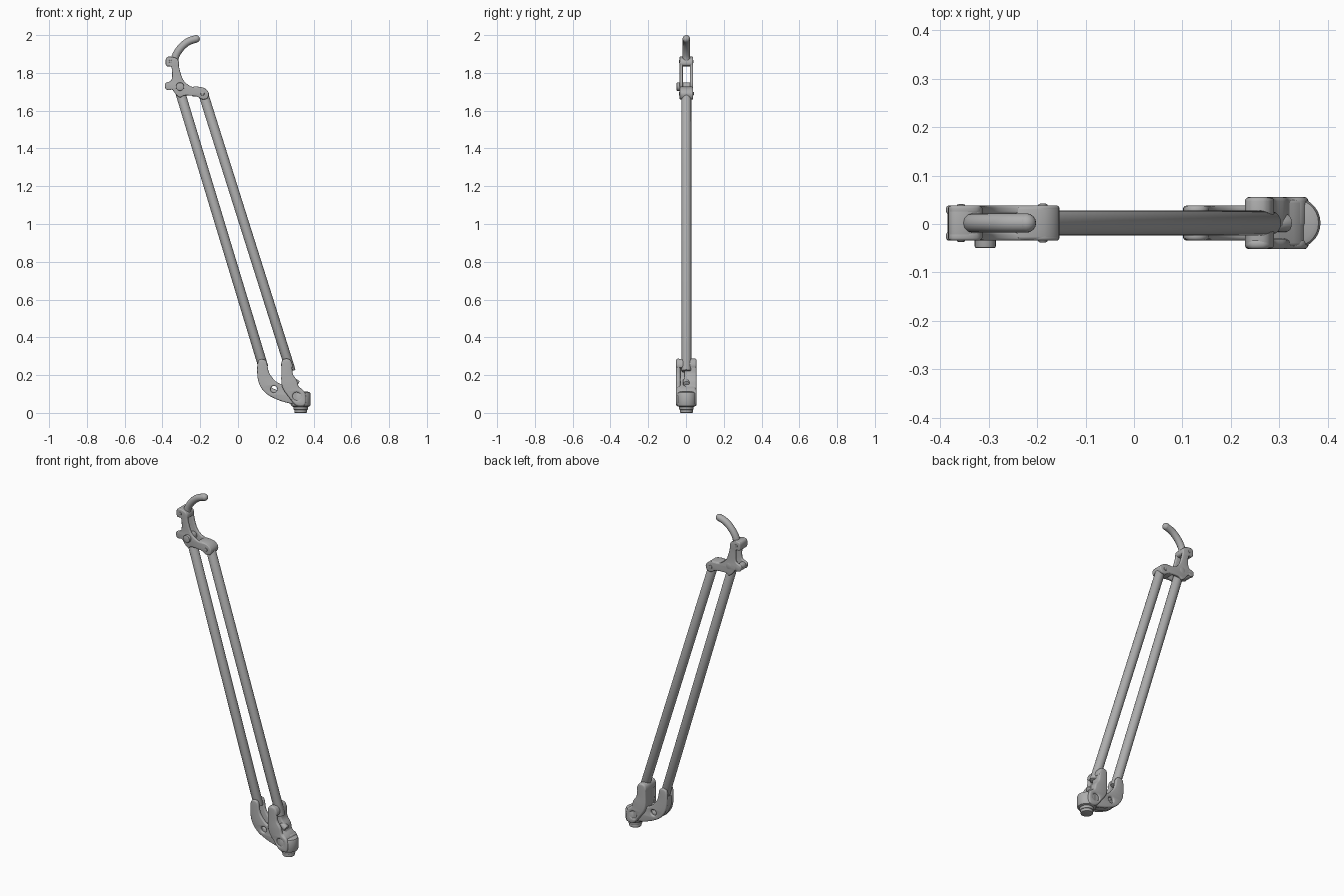
import bpy, bmesh, math
from mathutils import Vector

cube = bpy.data.objects.get("Cube")
if cube:
    bpy.data.objects.remove(cube, do_unlink=True)

grey = bpy.data.materials.new("plain_grey")
grey.use_nodes = True
COLOUR = (0.42, 0.42, 0.42, 1)
grey.diffuse_color = COLOUR
for node in grey.node_tree.nodes:
    if node.type == 'BSDF_PRINCIPLED':
        node.inputs["Base Color"].default_value = COLOUR
        node.inputs["Roughness"].default_value = 0.6

MID = 0.002  # depth of the centre plane


def finish(name, mesh):
    """Smooth shade, colour and link a mesh."""
    mesh.materials.clear()
    mesh.materials.append(grey)
    mesh.shade_smooth()
    mesh.set_sharp_from_angle(angle=math.radians(40))
    obj = bpy.data.objects.new(name, mesh)
    bpy.context.collection.objects.link(obj)
    return obj


def rounded(points, closed=True, steps=4):
    """Smooth interpolating path through (x, z) points."""
    pts = [Vector(p) for p in points]
    n = len(pts)
    pick = (lambda i: pts[i % n]) if closed else (lambda i: pts[min(max(i, 0), n - 1)])
    path = []
    for i in range(n if closed else n - 1):
        a, b, c, d = (pick(i + k) for k in (-1, 0, 1, 2))
        for s in range(steps):
            t = s / steps
            path.append(b + (c - a) * t / 2 + (a - b * 2.5 + c * 2 - d / 2) * t ** 2
                        + (b * 1.5 - a / 2 - c * 1.5 + d / 2) * t ** 3)
    return path if closed else path + [pts[-1]]


def curve_mesh(name, curve):
    """Turn a curve into a welded mesh standing in the x-z plane."""
    temp = bpy.data.objects.new(name, curve)
    bpy.context.collection.objects.link(temp)
    bpy.context.view_layer.update()
    deps = bpy.context.evaluated_depsgraph_get()
    mesh = bpy.data.meshes.new_from_object(temp.evaluated_get(deps))
    bpy.data.objects.remove(temp, do_unlink=True)
    bm = bmesh.new()
    bm.from_mesh(mesh)
    bmesh.ops.remove_doubles(bm, verts=bm.verts, dist=0.0001)
    bm.to_mesh(mesh)
    bm.free()
    return mesh


def add_spline(curve, path, closed):
    spline = curve.splines.new('POLY')
    spline.points.add(len(path) - 1)
    for point, co in zip(spline.points, path):
        point.co = (co[0], co[1], 0, 1)
    spline.use_cyclic_u = closed


def plate(name, outline, y0, y1, holes=(), bevel=0.007):
    """Rounded-edge slab from an x-z outline, between two depths."""
    curve = bpy.data.curves.new(name, 'CURVE')
    curve.dimensions = '2D'
    curve.fill_mode = 'BOTH'
    curve.extrude = (y1 - y0) / 2 - bevel
    curve.bevel_depth = bevel
    curve.bevel_resolution = 2
    curve.offset = -bevel
    add_spline(curve, rounded(outline), True)
    for x, z, r in holes:
        ring = [(x + (r + bevel) * math.cos(a * math.tau / 12),
                 z + (r + bevel) * math.sin(a * math.tau / 12)) for a in range(12)]
        add_spline(curve, ring, True)
    obj = finish(name, curve_mesh(name, curve))
    obj.rotation_euler.x = math.pi / 2
    obj.location.y = (y0 + y1) / 2
    return obj


def cylinder(name, start, end, radius, bevel=0.004, sides=20):
    """Round bar between two points with softened rims."""
    a, b = Vector(start), Vector(end)
    bm = bmesh.new()
    bmesh.ops.create_cone(bm, cap_ends=True, segments=sides, radius1=radius,
                          radius2=radius, depth=(b - a).length)
    rims = [e for e in bm.edges if abs(e.verts[0].co.z - e.verts[1].co.z) < 1e-6]
    bmesh.ops.bevel(bm, geom=rims, offset=bevel, segments=2, affect='EDGES', profile=0.5)
    mesh = bpy.data.meshes.new(name)
    bm.to_mesh(mesh)
    bm.free()
    obj = finish(name, mesh)
    obj.location = (a + b) / 2
    obj.rotation_euler = (b - a).to_track_quat('Z', 'Y').to_euler()
    return obj


def cross_pin(name, x, z, radius, y0=-0.034, y1=0.038):
    return cylinder(name, (x, y0, z), (x, y1, z), radius)


# Two long parallel rods
cylinder("left_rod", (-0.307, MID, 1.70), (0.135, MID, 0.24), 0.026)
cylinder("right_rod", (-0.184, MID, 1.69), (0.28, MID, 0.22), 0.026)

# Curved hook at the top
hook = bpy.data.curves.new("hook", 'CURVE')
hook.dimensions = '3D'
hook.bevel_depth = 0.02
hook.bevel_resolution = 4
hook.use_fill_caps = True
hook_path = [(-0.222, 1.98), (-0.265, 1.965), (-0.305, 1.93), (-0.332, 1.885), (-0.335, 1.84)]
add_spline(hook, rounded(hook_path, closed=False), False)
hook_obj = finish("hook", curve_mesh("hook", hook))
hook_obj.rotation_euler.x = math.pi / 2
hook_obj.location.y = MID
bm = bmesh.new()
bmesh.ops.create_uvsphere(bm, u_segments=16, v_segments=10, radius=0.02)
tip_mesh = bpy.data.meshes.new("hook_tip")
bm.to_mesh(tip_mesh)
bm.free()
finish("hook_tip", tip_mesh).location = (-0.222, MID, 1.98)

# Upper bracket: two side plates joined by solid ends
bracket = [(-0.38, 1.88), (-0.35, 1.885), (-0.318, 1.87), (-0.312, 1.83), (-0.296, 1.775),
           (-0.275, 1.745), (-0.238, 1.725), (-0.185, 1.722), (-0.155, 1.695), (-0.163, 1.665),
           (-0.19, 1.66), (-0.217, 1.675), (-0.254, 1.68), (-0.286, 1.68), (-0.307, 1.67),
           (-0.328, 1.685), (-0.35, 1.712), (-0.38, 1.712), (-0.386, 1.743), (-0.354, 1.76),
           (-0.349, 1.795), (-0.354, 1.832), (-0.38, 1.838)]
plate("bracket_front_plate", bracket, -0.034, -0.017, bevel=0.005)
plate("bracket_back_plate", bracket, 0.021, 0.038, bevel=0.005)
plate("bracket_arm_end", [(-0.245, 1.724), (-0.185, 1.722), (-0.155, 1.695), (-0.163, 1.665),
                          (-0.19, 1.66), (-0.217, 1.675), (-0.245, 1.68)], -0.033, 0.037)
plate("bracket_top_bridge", [(-0.38, 1.88), (-0.35, 1.885), (-0.318, 1.87), (-0.315, 1.84),
                             (-0.35, 1.835), (-0.38, 1.838)], -0.033, 0.037)
cross_pin("lower_bracket_lug", -0.365, 1.728, 0.02)
cross_pin("bracket_bolt", -0.307, 1.727, 0.022, y0=-0.05)
cross_pin("arm_pin", -0.188, 1.69, 0.01, y0=-0.038, y1=0.042)
cross_pin("upper_lug_pin", -0.357, 1.86, 0.009, y0=-0.037, y1=0.041)

# Lower curved link with a slot between its side plates
link = [(0.106, 0.272), (0.148, 0.277), (0.164, 0.214), (0.2, 0.167), (0.243, 0.145),
        (0.286, 0.124), (0.328, 0.093), (0.328, 0.045), (0.275, 0.05), (0.206, 0.071),
        (0.143, 0.108), (0.106, 0.172)]
link_hole = [(0.19, 0.125, 0.011)]
plate("link_front_plate", link, -0.034, -0.014, link_hole)
plate("link_back_plate", link, 0.018, 0.038, link_hole)
plate("link_core", [(0.108, 0.235), (0.13, 0.2), (0.165, 0.145), (0.22, 0.115), (0.3, 0.1),
                    (0.31, 0.05), (0.206, 0.073), (0.143, 0.11), (0.108, 0.172)], -0.02, 0.024)

# Lower housing: side walls, core and top bridge leaving a narrow slot
housing = [(0.236, 0.28), (0.275, 0.282), (0.286, 0.24), (0.291, 0.204), (0.312, 0.172),
           (0.323, 0.135), (0.35, 0.115), (0.36, 0.08), (0.352, 0.04), (0.307, 0.04),
           (0.27, 0.082), (0.233, 0.14), (0.23, 0.22)]
pin_hole = [(0.31, 0.088, 0.012)]
plate("housing_front_wall", housing, -0.052, -0.03, pin_hole, bevel=0.009)
plate("housing_back_wall", housing, -0.008, 0.056, pin_hole, bevel=0.009)
plate("housing_core", [(0.234, 0.25), (0.255, 0.25), (0.265, 0.18), (0.305, 0.15),
                       (0.35, 0.112), (0.355, 0.05), (0.307, 0.042), (0.27, 0.084),
                       (0.235, 0.142)], -0.046, 0.05)
plate("housing_top_bridge", [(0.236, 0.28), (0.275, 0.282), (0.287, 0.24), (0.233, 0.24)],
      -0.05, 0.054)
cylinder("housing_round_end", (0.332, MID, 0.032), (0.332, MID, 0.112), 0.053, bevel=0.014, sides=28)
cylinder("housing_stud", (0.285, MID, 0.172), (0.318, MID, 0.152), 0.018)

# Foot below the housing
cylinder("foot_collar", (0.332, MID, 0.016), (0.332, MID, 0.05), 0.038)
cylinder("foot_base", (0.332, MID, 0), (0.332, MID, 0.02), 0.034)
